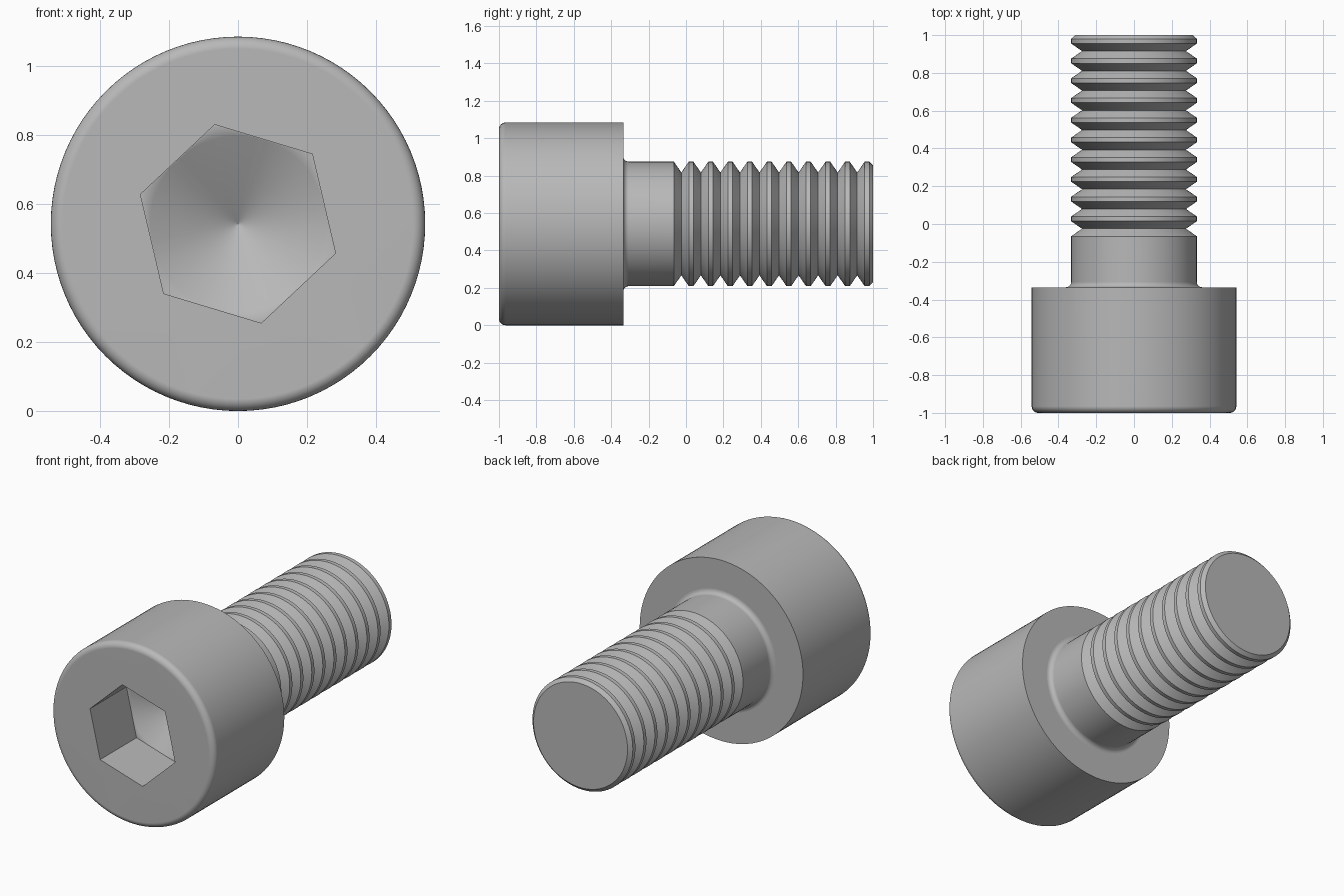
import bpy, bmesh
from math import sin, cos, pi, radians

SEGMENTS = 96
CENTRE_Z = 0.542
HEAD_R, SHANK_R, ROOT_R = 0.542, 0.333, 0.275
FRONT, HEAD_BACK, THREAD_START, END = -1.0, -0.335, -0.065, 1.0

cube = bpy.data.objects.get("Cube")
if cube:
    bpy.data.objects.remove(cube, do_unlink=True)

GREY = (0.48, 0.48, 0.48, 1)
steel = bpy.data.materials.new("steel grey")
steel.use_nodes = True
steel.diffuse_color = GREY
steel.node_tree.nodes["Principled BSDF"].inputs["Base Color"].default_value = GREY


def ring(bm, radius, y, sides=SEGMENTS, turn=0.0):
    """Closed loop of vertices around the screw axis."""
    angles = [turn + 2 * pi * i / sides for i in range(sides)]
    return [bm.verts.new((radius * cos(a), y, CENTRE_Z + radius * sin(a))) for a in angles]


def bridge(bm, a, b):
    for i in range(len(a)):
        j = (i + 1) % len(a)
        bm.faces.new((a[i], a[j], b[j], b[i]))


def lathe(bm, profile):
    """Turn (radius, y) points about the axis; return first and last loops."""
    loops = [ring(bm, r, y) for r, y in profile]
    for a, b in zip(loops, loops[1:]):
        bridge(bm, a, b)
    return loops[0], loops[-1]


def loop_edges(bm, loop):
    edges = []
    for a, b in zip(loop, loop[1:] + loop[:1]):
        edges.append(bm.edges.get((a, b)) or bm.edges.new((a, b)))
    return edges


def flat_ring(bm, outer, inner):
    """Fill the flat area between two loops of different side counts."""
    bmesh.ops.triangle_fill(bm, use_beauty=True, use_dissolve=False,
                            edges=loop_edges(bm, outer) + loop_edges(bm, inner))


def finish(name, bm, flip=False):
    bmesh.ops.recalc_face_normals(bm, faces=bm.faces)
    if flip:
        bmesh.ops.reverse_faces(bm, faces=bm.faces)
    mesh = bpy.data.meshes.new(name)
    bm.to_mesh(mesh)
    bm.free()
    mesh.materials.append(steel)
    obj = bpy.data.objects.new(name, mesh)
    bpy.context.collection.objects.link(obj)
    bpy.ops.object.select_all(action='DESELECT')
    obj.select_set(True)
    bpy.context.view_layer.objects.active = obj
    bpy.ops.object.shade_smooth_by_angle(angle=radians(30))
    weighted = obj.modifiers.new("even shading", 'WEIGHTED_NORMAL')
    weighted.keep_sharp = True


def arc(radius, y, size, start, stop, steps=6):
    """Quarter-round profile points about (radius, y)."""
    angles = [radians(start + (stop - start) * i / steps) for i in range(steps + 1)]
    return [(radius + size * cos(a), y + size * sin(a)) for a in angles]


# Head: rounded front rim, straight side, flat back, hexagonal socket
bm = bmesh.new()
rim = 0.035
profile = arc(HEAD_R - rim, FRONT + rim, rim, -90, 0)
profile += [(HEAD_R, HEAD_BACK), (SHANK_R + 0.028, HEAD_BACK)]
front_loop, _ = lathe(bm, profile)

floor_y, turn = FRONT + 0.345, radians(43.2)
mouth = ring(bm, 0.295, FRONT, 6, turn)
floor = ring(bm, 0.295, floor_y, 6, turn)
drill = ring(bm, 0.254, floor_y)
flat_ring(bm, front_loop, mouth)
bridge(bm, mouth, floor)
flat_ring(bm, floor, drill)
tip = bm.verts.new((0, floor_y + 0.146, CENTRE_Z))
for a, b in zip(drill, drill[1:] + drill[:1]):
    bm.faces.new((a, b, tip))
for edge in tip.link_edges:
    edge.smooth = False
finish("socket_head", bm)

# Plain shank with a fillet under the head
bm = bmesh.new()
fillet = 0.028
profile = arc(SHANK_R + fillet, HEAD_BACK + fillet, fillet, 270, 180)
lathe(bm, profile + [(SHANK_R, THREAD_START)])
finish("shank", bm)

# Thread: ten V grooves, flat crests, chamfered end
bm = bmesh.new()
pitch, half_groove = 0.1045, 0.04
profile = [(SHANK_R, THREAD_START)]
for i in range(10):
    root = THREAD_START + half_groove + i * pitch
    profile += [(ROOT_R, root), (SHANK_R, root + half_groove),
                (SHANK_R, root + pitch - half_groove)]
profile[-1] = (SHANK_R, END - 0.02)
profile.append((0.312, END))
_, end_loop = lathe(bm, profile)
bm.faces.new(end_loop)
finish("thread", bm)
